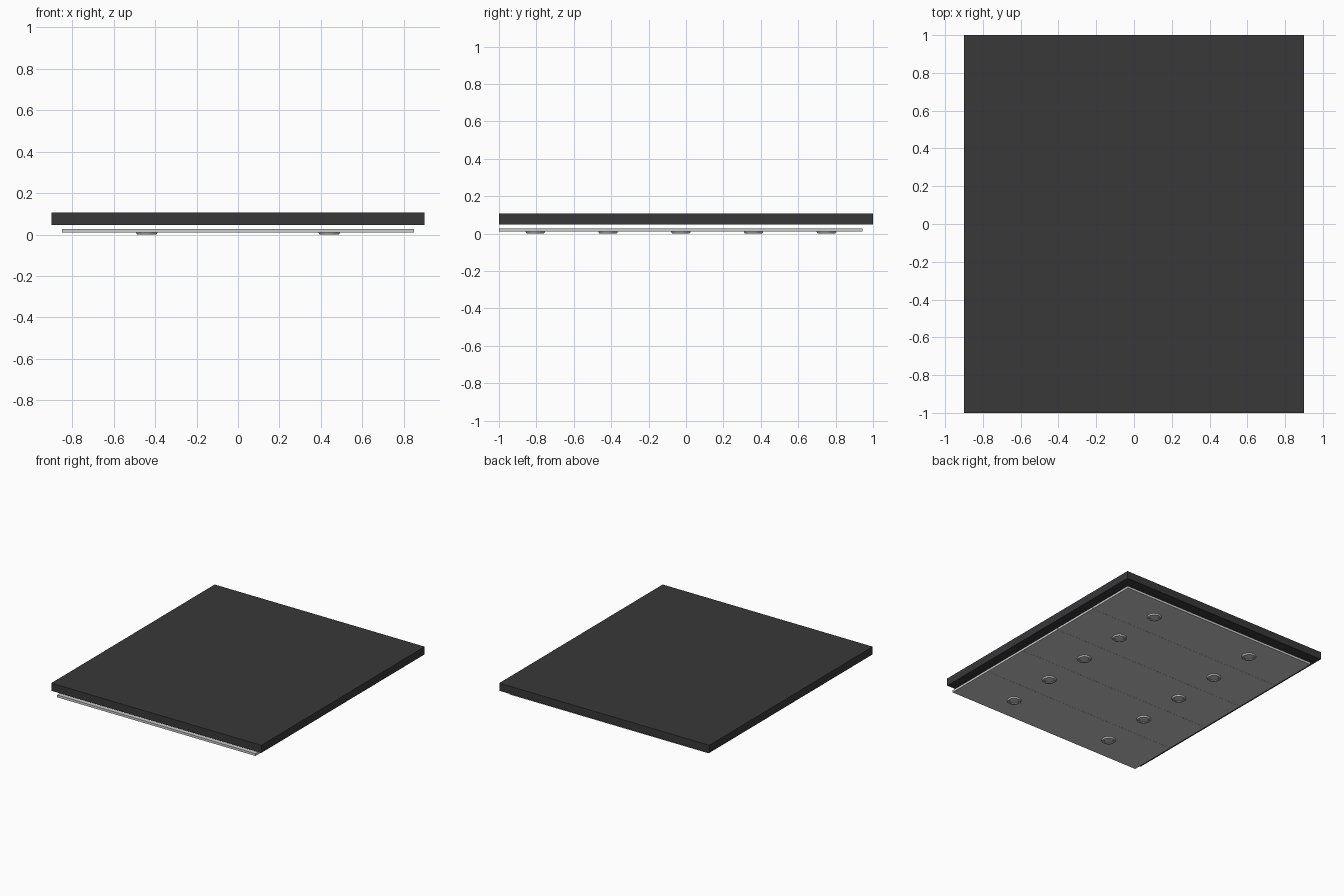
import bpy, bmesh, math
from mathutils import Matrix

if "Cube" in bpy.data.objects:
    bpy.data.objects.remove(bpy.data.objects["Cube"])


def finish(bm, name, mat=None, smooth=False):
    bmesh.ops.recalc_face_normals(bm, faces=bm.faces)
    me = bpy.data.meshes.new(name)
    bm.to_mesh(me)
    bm.free()
    ob = bpy.data.objects.new(name, me)
    bpy.context.collection.objects.link(ob)
    if mat:
        me.materials.append(mat)
    if smooth:
        bpy.context.view_layer.objects.active = ob
        ob.select_set(True)
        bpy.ops.object.shade_smooth_by_angle(angle=math.radians(35))
        ob.select_set(False)
    return ob


def box(name, x0, x1, y0, y1, z0, z1, mat=None):
    bm = bmesh.new()
    bmesh.ops.create_cube(bm, size=1)
    bmesh.ops.transform(
        bm, verts=bm.verts,
        matrix=Matrix.Translation(((x0 + x1) / 2, (y0 + y1) / 2, (z0 + z1) / 2))
        @ Matrix.Diagonal((x1 - x0, y1 - y0, z1 - z0, 1)))
    return finish(bm, name, mat)


def lathe(name, profile, loc, steps=32):
    bm = bmesh.new()
    vs = [bm.verts.new((r, 0, z)) for r, z in profile]
    es = [bm.edges.new(p) for p in zip(vs, vs[1:])]
    bmesh.ops.spin(bm, geom=vs + es, cent=(0, 0, 0), axis=(0, 0, 1),
                   angle=math.tau, steps=steps)
    bmesh.ops.remove_doubles(bm, verts=bm.verts, dist=1e-5)
    ob = finish(bm, name, smooth=True)
    ob.location = loc
    return ob


# Dark upper slab
dark = bpy.data.materials.new("dark_slab")
dark.diffuse_color = (0.04, 0.04, 0.042, 1)
dark.use_nodes = True
dark.node_tree.nodes["Principled BSDF"].inputs["Base Color"].default_value = dark.diffuse_color
box("slab", -0.9, 0.9, -1, 1, 0.047, 0.106, dark)

# Five base planks laid side by side, each with two ring-shaped feet
PITCH, GAP = 0.389, 0.001
foot_profile = [(0, 0.011), (0.052, 0.011), (0.049, 0.003), (0.046, 0),
                (0.034, 0), (0.031, 0.004), (0, 0.004)]
for i in range(5):
    y = -1 + i * PITCH
    box(f"plank_{i + 1}", -0.85, 0.85, y, y + PITCH - GAP, 0.01, 0.028)
    for side, x in (("left", -0.44), ("right", 0.44)):
        lathe(f"foot_{side}_{i + 1}", foot_profile, (x, y + PITCH / 2, 0))
